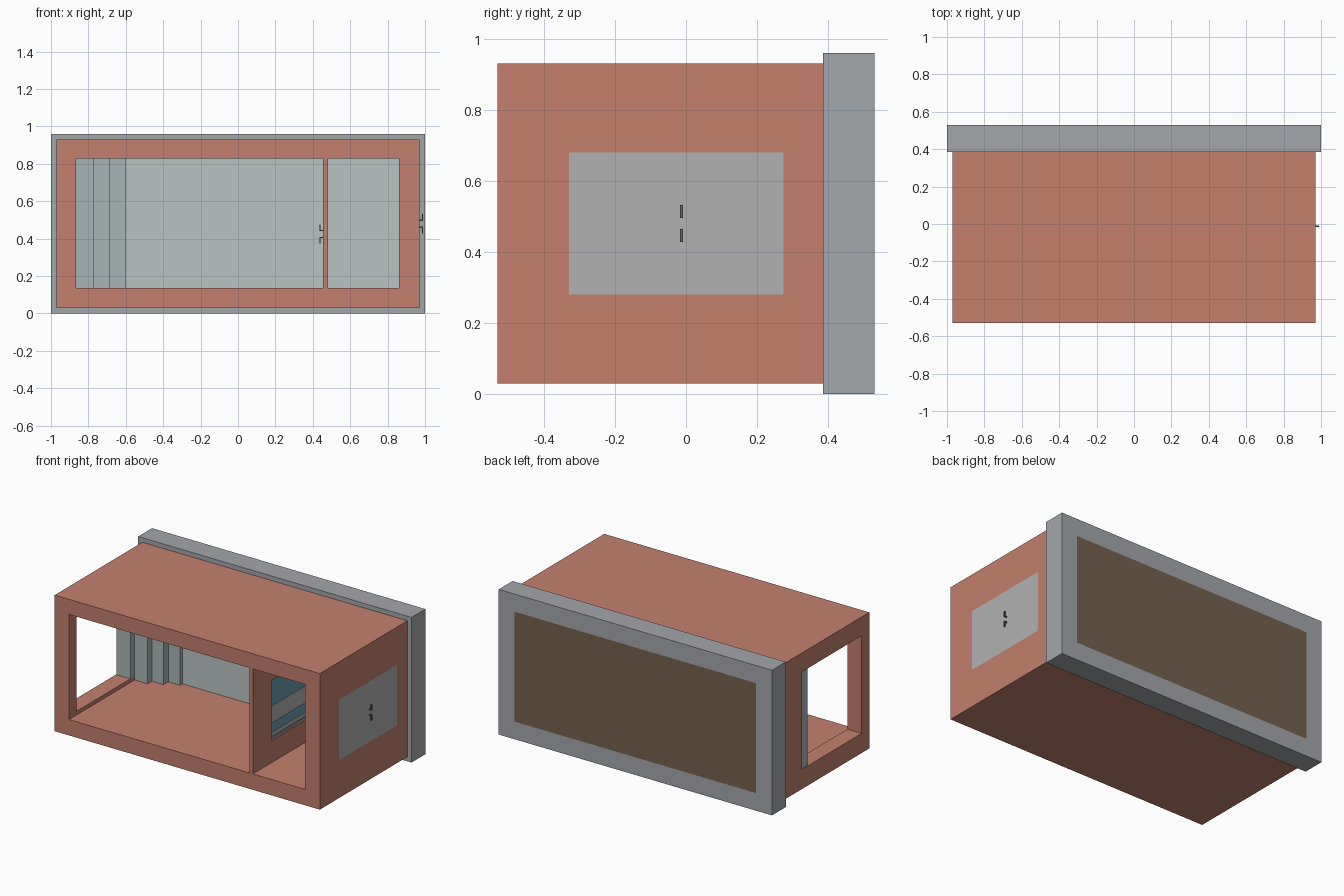
import bpy, bmesh

if "Cube" in bpy.data.objects:
    bpy.data.objects.remove(bpy.data.objects["Cube"])


def material(name, rgb):
    m = bpy.data.materials.new(name)
    m.diffuse_color = (*rgb, 1)
    m.use_nodes = True
    m.node_tree.nodes["Principled BSDF"].inputs["Base Color"].default_value = m.diffuse_color
    return m


TERRACOTTA = material("terracotta", (0.546, 0.216, 0.153))
GREY = material("frame_grey", (0.37, 0.385, 0.41))
BROWN = material("brown", (0.18, 0.12, 0.075))
PALE = material("pale_wall", (0.50, 0.55, 0.55))
SCREEN = material("screen_grey", (0.40, 0.46, 0.46))
DOOR = material("door_grey", (0.44, 0.44, 0.44))
BLUE = material("blue_glass", (0.14, 0.33, 0.45))
DARK = material("handle_dark", (0.12, 0.12, 0.13))


def box(name, x, y, z, mat=None):
    """Box from (min, max) ranges along each axis."""
    bm = bmesh.new()
    bmesh.ops.create_cube(bm, size=1)
    for v in bm.verts:
        v.co = [r[0] if c < 0 else r[1] for c, r in zip(v.co, (x, y, z))]
    me = bpy.data.meshes.new(name)
    bm.to_mesh(me)
    bm.free()
    ob = bpy.data.objects.new(name, me)
    bpy.context.collection.objects.link(ob)
    if mat:
        me.materials.append(mat)
    return ob


def cut(target, x, y, z):
    """Subtract a box from the target and discard the cutter."""
    cutter = box("cutter", x, y, z)
    cutter.hide_render = True
    mod = target.modifiers.new("cut", 'BOOLEAN')
    mod.object = cutter
    mod.operation = 'DIFFERENCE'
    mod.solver = 'EXACT'
    bpy.context.view_layer.objects.active = target
    bpy.ops.object.modifier_apply(modifier=mod.name)
    bpy.data.objects.remove(cutter)


ROOM_Z = (0.135, 0.83)
DOOR_Y, DOOR_Z = (-0.33, 0.275), (0.28, 0.68)

# Main shell: two rooms open to the front, a side window and two doorways
body = box("body_shell", (-0.97, 0.97), (-0.53, 0.385), (0.03, 0.93), TERRACOTTA)
rooms = {"left": (-0.865, 0.455), "right": (0.48, 0.86)}
for x in rooms.values():
    cut(body, x, (-0.7, 0.285), ROOM_Z)
cut(body, (-1.1, -0.8), (-0.45, 0.175), (0.16, 0.805))
cut(body, (0.44, 0.5), DOOR_Y, DOOR_Z)
cut(body, (0.84, 1.1), DOOR_Y, DOOR_Z)

# Pale rear wall of each room
for side, x in rooms.items():
    box(side + "_room_back_wall", x, (0.275, 0.285), ROOM_Z, PALE)

# Rear frame with a flush brown panel
frame = box("rear_frame", (-1, 1), (0.385, 0.53), (0, 0.96), GREY)
frame.data.materials.append(BROWN)
bm = bmesh.new()
bm.from_mesh(frame.data)
bm.normal_update()
back = [f for f in bm.faces if f.normal.y > 0.9]
bmesh.ops.inset_region(bm, faces=back, thickness=0.165)
back[0].material_index = 1
bm.to_mesh(frame.data)
bm.free()

# Staggered sliding screens, each one further back than the last
box("screen_1", (-0.965, -0.865), (0.11, 0.175), (0.16, 0.805), SCREEN)
edges = [-0.865, -0.77, -0.685, -0.60]
fronts = [0.155, 0.20, 0.25]
for i, y in enumerate(fronts):
    box(f"screen_{i + 2}", (edges[i], edges[i + 1]), (y, 0.275), ROOM_Z, SCREEN)

# Outer door, flush with the right wall
box("outer_door", (0.86, 0.97), DOOR_Y, DOOR_Z, DOOR)

# Divider door: blue glass with grey rails
box("divider_glass", (0.457, 0.466), DOOR_Y, DOOR_Z, BLUE)
for name, z in (("middle", (0.39, 0.50)), ("lower", (0.30, 0.325)), ("bottom", (0.28, 0.29))):
    box("divider_door_" + name + "_rail", (0.455, 0.472), DOOR_Y, z, DOOR)


def handles(name, x, out, z):
    """Pair of L-shaped pulls facing away from each other around height z."""
    for label, s in (("upper", 1), ("lower", -1)):
        zs = sorted((z + s * 0.015, z + s * 0.052))
        post = sorted((z + s * 0.015, z + s * 0.022))
        tip, inner = x + out * 0.02, x + out * 0.013
        box(f"{name}_{label}_grip", sorted((inner, tip)), (-0.017, -0.009), zs, DARK)
        box(f"{name}_{label}_post", sorted((x, inner)), (-0.017, -0.009), post, DARK)


# Door pulls
handles("outer_door_handle", 0.97, 1, 0.48)
handles("divider_handle_left", 0.455, -1, 0.425)
